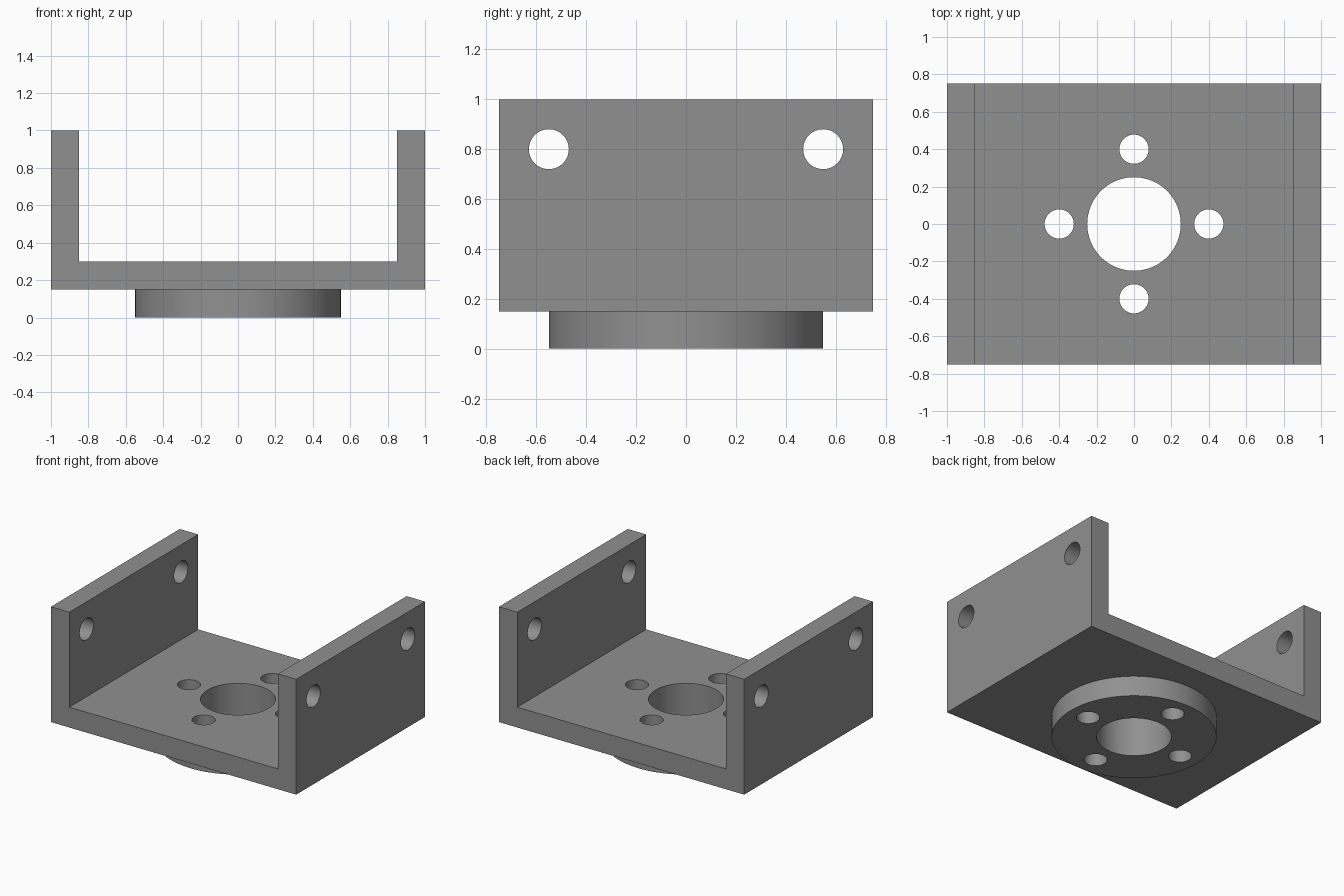
import bpy
import math

if "Cube" in bpy.data.objects:
    bpy.data.objects.remove(bpy.data.objects["Cube"])

grey = bpy.data.materials.new("grey")
grey.diffuse_color = (0.28, 0.28, 0.28, 1.0)
grey.use_nodes = True
grey.node_tree.nodes["Principled BSDF"].inputs["Base Color"].default_value = grey.diffuse_color


def cylinder(name, radius, depth, location, along_x=False, sides=96):
    rotation = (0, math.pi / 2, 0) if along_x else (0, 0, 0)
    bpy.ops.mesh.primitive_cylinder_add(vertices=sides, radius=radius, depth=depth,
                                        location=location, rotation=rotation)
    obj = bpy.context.object
    obj.name = name
    obj.data.materials.append(grey)
    return obj


def boolean(target, other, operation):
    mod = target.modifiers.new(operation.lower(), 'BOOLEAN')
    mod.operation = operation
    mod.solver = 'EXACT'
    mod.object = other
    bpy.context.view_layer.objects.active = target
    bpy.ops.object.modifier_apply(modifier=mod.name)
    bpy.data.objects.remove(other)


# U-shaped channel: front profile extruded from front to back
profile = [(-1, 0.15), (1, 0.15), (1, 1), (0.85, 1),
           (0.85, 0.3), (-0.85, 0.3), (-0.85, 1), (-1, 1)]
n = len(profile)
verts = [(x, y, z) for y in (-0.75, 0.75) for x, z in profile]
faces = [tuple(range(n)), tuple(reversed(range(n, 2 * n)))]
faces += [(i, i + n, (i + 1) % n + n, (i + 1) % n) for i in range(n)]
mesh = bpy.data.meshes.new("bracket")
mesh.from_pydata(verts, [], faces)
mesh.materials.append(grey)
bracket = bpy.data.objects.new("bracket", mesh)
bpy.context.collection.objects.link(bracket)

# Round mounting boss under the base
boolean(bracket, cylinder("boss", 0.55, 0.22, (0, 0, 0.11), sides=128), 'UNION')

# Centre bore and four bolt holes through base and boss
boolean(bracket, cylinder("bore", 0.25, 0.8, (0, 0, 0.1)), 'DIFFERENCE')
for i in range(4):
    a = i * math.pi / 2
    hole = cylinder("bolt_hole", 0.078, 0.8,
                    (0.4 * math.cos(a), 0.4 * math.sin(a), 0.1), sides=64)
    boolean(bracket, hole, 'DIFFERENCE')

# Pin holes through both side walls
for y in (-0.55, 0.55):
    hole = cylinder("pin_hole", 0.08, 3, (0, y, 0.8), along_x=True, sides=64)
    boolean(bracket, hole, 'DIFFERENCE')

# Smooth round surfaces, sharp edges
bpy.ops.object.select_all(action='DESELECT')
bracket.select_set(True)
bpy.context.view_layer.objects.active = bracket
bpy.ops.object.shade_smooth_by_angle(angle=math.radians(30))
